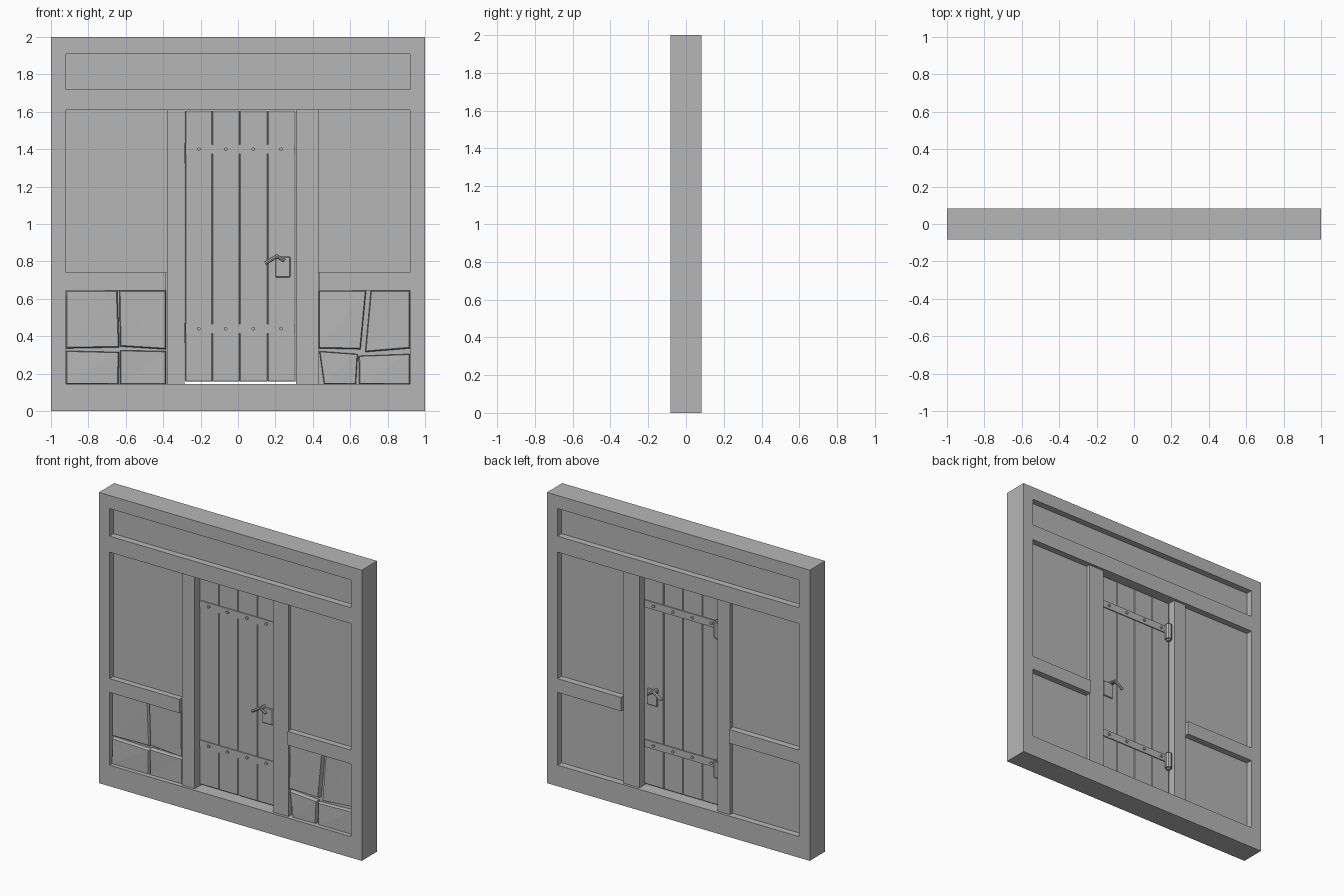
import bpy, bmesh, math, random
from mathutils import Vector

random.seed(4)
if "Cube" in bpy.data.objects:
    bpy.data.objects.remove(bpy.data.objects["Cube"], do_unlink=True)

# One plain grey material
GREY = (0.47, 0.47, 0.47, 1)
grey = bpy.data.materials.new("plain_grey")
grey.use_nodes = True
grey.diffuse_color = GREY
for n in grey.node_tree.nodes:
    if n.type == "BSDF_PRINCIPLED":
        n.inputs["Base Color"].default_value = GREY


def make(name, bm):
    bmesh.ops.recalc_face_normals(bm, faces=bm.faces[:])
    me = bpy.data.meshes.new(name)
    bm.to_mesh(me)
    bm.free()
    me.materials.append(grey)
    ob = bpy.data.objects.new(name, me)
    bpy.context.collection.objects.link(ob)
    return ob


def box(name, x0, x1, y0, y1, z0, z1, bevel=0):
    bm = bmesh.new()
    bmesh.ops.create_cube(bm, size=1)
    for v in bm.verts:
        v.co = Vector((x0 if v.co.x < 0 else x1,
                       y0 if v.co.y < 0 else y1,
                       z0 if v.co.z < 0 else z1))
    if bevel:
        bmesh.ops.bevel(bm, geom=bm.edges[:], offset=bevel, segments=1, affect="EDGES")
    return make(name, bm)


def rod(name, a, b, r, sides=8):
    a, b = Vector(a), Vector(b)
    bm = bmesh.new()
    bmesh.ops.create_cone(bm, cap_ends=True, segments=sides, radius1=r, radius2=r,
                          depth=(b - a).length)
    turn = (b - a).to_track_quat("Z", "Y")
    for v in bm.verts:
        v.co = turn @ v.co + (a + b) / 2
    return make(name, bm)


def stone(name, corners):
    # Uneven block with a chamfered, tilted front
    bm = bmesh.new()
    cx = sum(c[0] for c in corners) / 4
    cz = sum(c[1] for c in corners) / 4
    back = [bm.verts.new((x, -0.03, z)) for x, z in corners]
    mid = [bm.verts.new((x, -0.048, z)) for x, z in corners]
    front = [bm.verts.new((x + (cx - x) * 0.04, -0.056 - random.random() * 0.008,
                           z + (cz - z) * 0.04)) for x, z in corners]
    bm.faces.new(back)
    for lo, hi in ((back, mid), (mid, front)):
        for i in range(4):
            j = (i + 1) % 4
            bm.faces.new((lo[i], lo[j], hi[j], hi[i]))
    bm.faces.new(front[:3])
    bm.faces.new((front[0], front[2], front[3]))
    make(name, bm)


# Outer frame
D = 0.083
box("sill_beam", -1, 1, -D, D, 0, 0.145)
box("top_beam", -1, 1, -D, D, 1.91, 2)
box("right_side_beam", -1, -0.92, -D, D, 0.145, 1.91)
box("left_side_beam", 0.92, 1, -D, D, 0.145, 1.91)
box("lintel_beam", -0.92, 0.92, -D, D, 1.61, 1.72)

# Door posts, set slightly back, and the side rails
box("right_door_post", -0.38, -0.285, -0.065, 0.065, 0.145, 1.61)
box("left_door_post", 0.31, 0.43, -0.065, 0.065, 0.145, 1.61)
box("right_rail", -0.92, -0.386, -D, D, 0.645, 0.74)
box("left_rail", 0.436, 0.92, -D, D, 0.645, 0.74)

# Recessed infill panels
box("top_panel", -0.92, 0.92, -0.038, 0.038, 1.72, 1.91)
for side, x0, x1 in (("right", -0.92, -0.38), ("left", 0.43, 0.92)):
    box(side + "_upper_panel", x0, x1, -0.042, 0.038, 0.74, 1.61)
    box(side + "_lower_panel", x0, x1, -0.03, 0.038, 0.145, 0.74)

# Stone blocks in the lower front panels
B, T = 0.145, 0.645
STONES = [
    ((-0.92, 0.335), (-0.635, 0.34), (-0.645, T), (-0.92, T)),
    ((-0.63, 0.345), (-0.385, 0.33), (-0.385, T), (-0.635, T)),
    ((-0.92, B), (-0.64, B), (-0.635, 0.315), (-0.92, 0.322)),
    ((-0.63, B), (-0.385, B), (-0.385, 0.32), (-0.63, 0.325)),
    ((0.432, 0.335), (0.655, 0.33), (0.685, T), (0.432, T)),
    ((0.68, 0.315), (0.92, 0.335), (0.92, T), (0.71, T)),
    ((0.46, B), (0.63, B), (0.64, 0.305), (0.435, 0.32)),
    ((0.648, B), (0.92, B), (0.92, 0.305), (0.645, 0.295)),
]
for i, corners in enumerate(STONES):
    stone("stone_block_%d" % (i + 1), corners)

# Plank door
edges = [-0.283, -0.137, 0.01, 0.158, 0.308]
for i in range(4):
    box("door_plank_%d" % (i + 1), edges[i], edges[i + 1], -0.012, 0.016,
        0.157, 1.608, bevel=0.004)

# Straps, bolts and hinges
for level, z in (("lower", 0.44), ("upper", 1.4)):
    box(level + "_front_strap", -0.28, 0.305, -0.018, -0.008, z - 0.025, z + 0.025)
    box(level + "_back_strap", -0.265, 0.3, 0.012, 0.023, z - 0.025, z + 0.025)
    for i, x in enumerate((-0.21, -0.066, 0.082, 0.23)):
        rod("%s_bolt_%d" % (level, i + 1), (x, -0.027, z), (x, 0.032, z), 0.01, 6)
    rod(level + "_hinge_barrel", (-0.262, 0.034, z - 0.075), (-0.262, 0.034, z + 0.03), 0.024, 10)
    rod(level + "_hinge_pin", (-0.262, 0.034, z - 0.088), (-0.262, 0.034, z + 0.04), 0.013, 8)

# Lock plates and lever handles on both faces
for side, s, y in (("front", -1, -0.012), ("back", 1, 0.016)):
    face = y + s * 0.012
    box(side + "_lock_plate", 0.2, 0.28, min(y, face), max(y, face), 0.715, 0.825, bevel=0.004)
    out = y + s * 0.042
    rod(side + "_handle_stem", (0.21, y, 0.825), (0.21, out, 0.825), 0.012)
    rod(side + "_handle_lever", (0.215, out, 0.832), (0.145, out, 0.79), 0.01)
    rod(side + "_handle_tail", (0.205, out, 0.83), (0.25, out, 0.803), 0.009)
